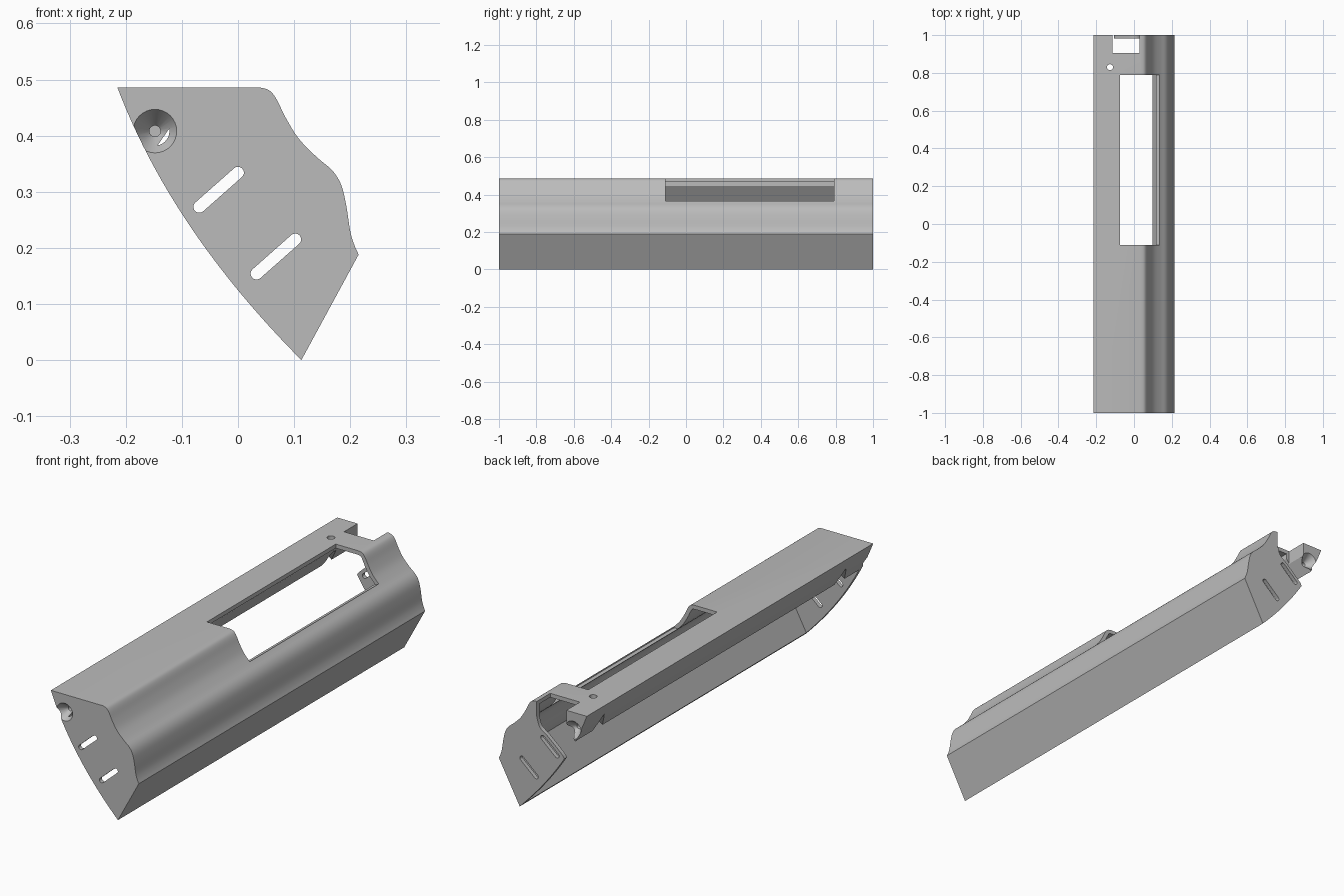
import bpy, bmesh, math
from mathutils import Vector, Matrix

cube = bpy.data.objects.get("Cube")
if cube:
    bpy.data.objects.remove(cube, do_unlink=True)

WALL = 0.018
END = 0.018


def finish(bm, name):
    bmesh.ops.recalc_face_normals(bm, faces=bm.faces)
    mesh = bpy.data.meshes.new(name)
    bm.to_mesh(mesh)
    bm.free()
    obj = bpy.data.objects.new(name, mesh)
    bpy.context.collection.objects.link(obj)
    return obj


def prism(name, outline, a, b, axis="y"):
    """Extrude an outline along y (points are x, z) or along x (points are y, z)."""
    bm = bmesh.new()
    place = (lambda u, v, w: (u, w, v)) if axis == "y" else (lambda u, v, w: (w, u, v))
    face = bm.faces.new([bm.verts.new(place(u, v, a)) for u, v in outline])
    grown = bmesh.ops.extrude_face_region(bm, geom=[face])["geom"]
    shift = Vector(place(0, 0, b - a))
    bmesh.ops.translate(bm, vec=shift, verts=[g for g in grown if isinstance(g, bmesh.types.BMVert)])
    return finish(bm, name)


def taper(name, centre, r1, r2, depth, turn=0.0, sides=32):
    bm = bmesh.new()
    bmesh.ops.create_cone(bm, cap_ends=True, segments=sides, radius1=r1, radius2=r2, depth=depth,
                          matrix=Matrix.Translation(centre) @ Matrix.Rotation(turn, 4, "X"))
    return finish(bm, name)


def smooth_path(points, steps=4):
    """Catmull-Rom curve through the points."""
    p = [Vector(q) for q in points]
    p = [p[0]] + p + [p[-1]]
    out = []
    for i in range(1, len(p) - 2):
        a, b, c, d = p[i - 1:i + 3]
        for s in range(steps):
            t = s / steps
            out.append(0.5 * (2 * b + (c - a) * t + (2 * a - 5 * b + 4 * c - d) * t * t
                              + (3 * b - a - 3 * c + d) * t ** 3))
    return out + [p[-1]]


def offset(path, dist):
    out = []
    for i, q in enumerate(path):
        d = (path[min(i + 1, len(path) - 1)] - path[max(i - 1, 0)]).normalized()
        out.append(q + Vector((d.y, -d.x)) * dist)
    return out


def arc(t):
    """Point on the bowed open side, from bottom edge to top edge."""
    return (Vector((0.113, 0)) * (1 - t) ** 2 + Vector((-0.119, 0.233)) * 2 * t * (1 - t)
            + Vector((-0.215, 0.486)) * t * t)


def capsule(p, q, r, n=10):
    p, q = Vector(p), Vector(q)
    start = math.atan2(q.y - p.y, q.x - p.x) + math.pi / 2
    out = []
    for k, c in enumerate((p, q)):
        for i in range(n + 1):
            ang = start + math.pi * (k + i / n)
            out.append(c + r * Vector((math.cos(ang), math.sin(ang))))
    return out


# Housing body: solid outer section
wave = smooth_path([(0.038, 0.486), (0.055, 0.481), (0.068, 0.466), (0.085, 0.432), (0.108, 0.395),
                    (0.14, 0.362), (0.168, 0.338), (0.184, 0.312), (0.193, 0.275), (0.2, 0.23),
                    (0.207, 0.206), (0.215, 0.188)])
housing = prism("housing", [arc(i / 24) for i in range(25)] + wave, -1, 1)

# Cavity, leaving thin walls, end plates and a wedge-shaped top rail
inner = offset(wave, WALL)[:-1]
tip, low = arc(0.75), arc(0.03)
slope = (tip - Vector((-0.1, 0.445))).normalized()
sheet = Vector((0.102, 0.188)).normalized()
corner = low + sheet * 0.2
cavity = ([tip + slope * 0.1, tip, (-0.1, 0.445), (-0.1, 0.468)] + inner
          + [corner, low, low - sheet * 0.1, (-0.3, 0)])
cutters = [prism("cavity_cutter", cavity, -1 + END, 1 - END)]

# Top window
cutters.append(prism("window_cutter", [(-0.075, 0.36), (0.135, 0.36), (0.135, 0.6), (-0.075, 0.6)],
                     -0.11, 0.79))

# Back corner notch, leaving the rounded edge of the slotted plate
edge = smooth_path([(0.03, 0.42), (0.015, 0.377), (-0.02, 0.35), (-0.08, 0.298), (-0.1, 0.278),
                    (-0.112, 0.255), (-0.13, 0.235)])
under = Vector((0.001, -0.001))
cutters.append(prism("notch_cutter", [(-0.115, 0.6), (0.03, 0.6)] + edge
                     + [(-0.25, 0.25), tip + slope * 0.05 + under, (-0.115, 0.42)], 0.905, 1.1))

# Adjustment slots through both end plates
for p, q in (((-0.069, 0.273), (0.0, 0.334)), ((0.033, 0.154), (0.102, 0.215))):
    cutters.append(prism("slot_cutter", capsule(p, q, 0.0105), -1.1, 1.1))

# Countersunk screw holes in the rail ends, and notches under the rail
for side in (-1, 1):
    turn = side * math.pi / 2
    cutters.append(taper("countersink_cutter", (-0.148, side * 0.985, 0.408), 0.046, 0.01, 0.05, turn))
    cutters.append(taper("pilot_cutter", (-0.148, side * 0.95, 0.408), 0.01, 0.01, 0.08, turn))
    y = side * 0.845
    cutters.append(prism("rail_notch_cutter", [(y - 0.045, 0.34), (y + 0.045, 0.34), (y, 0.43)],
                         -0.3, -0.09, "x"))

# Small vertical hole in the top
cutters.append(taper("top_hole_cutter", (-0.127, 0.83, 0.45), 0.016, 0.016, 0.2))

for c in cutters:
    mod = housing.modifiers.new(c.name, "BOOLEAN")
    mod.operation = "DIFFERENCE"
    mod.solver = "EXACT"
    mod.object = c
    c.hide_render = True

# Bake the cuts and drop the cutters
bpy.context.view_layer.update()
graph = bpy.context.evaluated_depsgraph_get()
baked = bpy.data.meshes.new_from_object(housing.evaluated_get(graph))
housing.modifiers.clear()
housing.data = baked
for c in cutters:
    bpy.data.objects.remove(c, do_unlink=True)

# Plain grey plastic
grey = bpy.data.materials.new("grey_plastic")
grey.use_nodes = True
colour = (0.5, 0.5, 0.5, 1)
grey.diffuse_color = colour
grey.node_tree.nodes["Principled BSDF"].inputs["Base Color"].default_value = colour
housing.data.materials.clear()
housing.data.materials.append(grey)

bpy.ops.object.select_all(action="DESELECT")
housing.select_set(True)
bpy.context.view_layer.objects.active = housing
bpy.ops.object.shade_smooth_by_angle(angle=math.radians(25))
